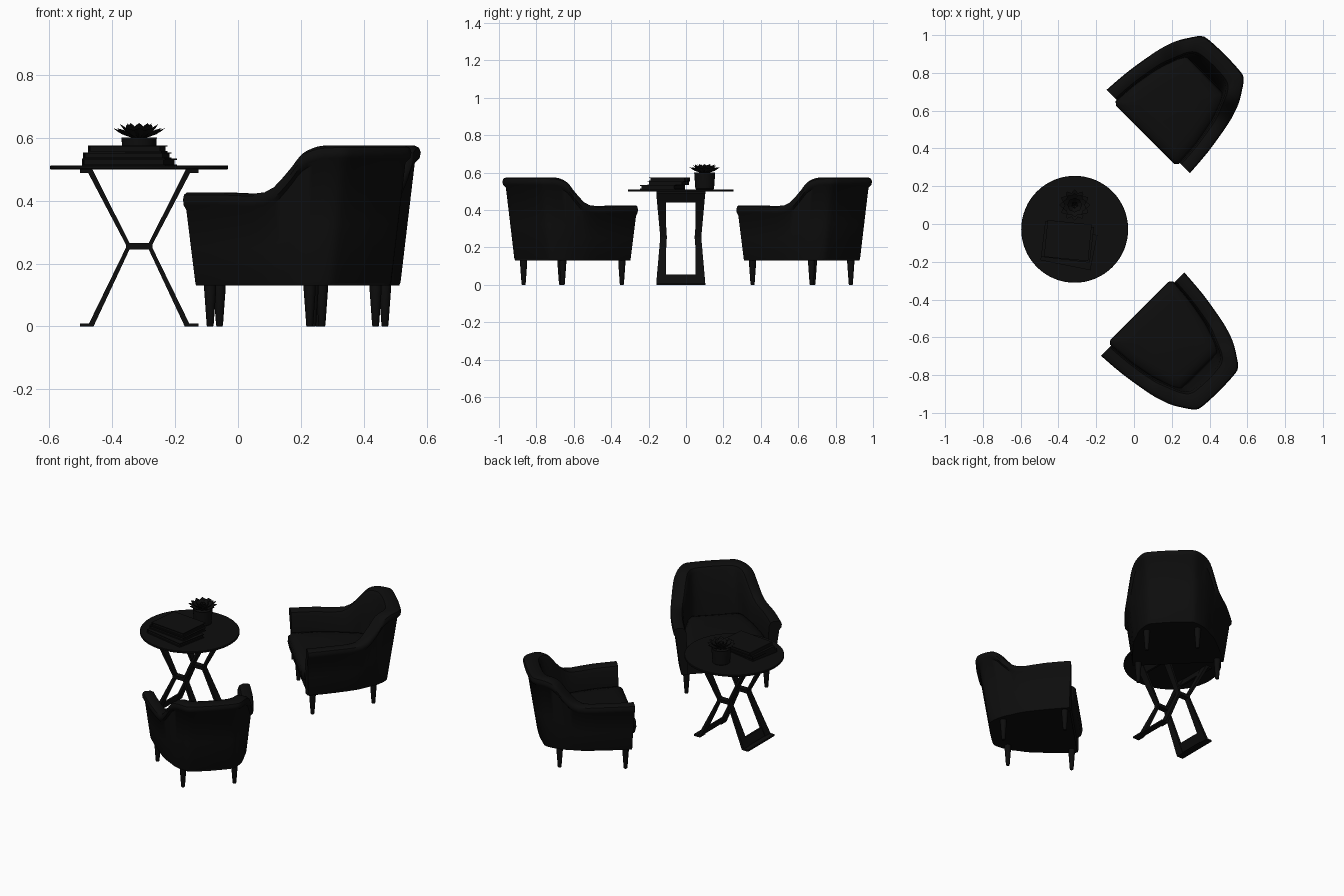
import bpy, bmesh, math
from mathutils import Vector, Matrix

cube = bpy.data.objects.get("Cube")
if cube:
    bpy.data.objects.remove(cube)

black = bpy.data.materials.new("soft_black")
black.use_nodes = True
black.diffuse_color = (0.004, 0.004, 0.004, 1)
black.node_tree.nodes["Principled BSDF"].inputs["Base Color"].default_value = (0.004, 0.004, 0.004, 1)


def finish(name, bm, bevel=0, segments=3, angle=40):
    """Turn a bmesh into a shaded object, with an optional bevel."""
    bmesh.ops.recalc_face_normals(bm, faces=bm.faces)
    mesh = bpy.data.meshes.new(name)
    bm.to_mesh(mesh)
    bm.free()
    mesh.materials.append(black)
    obj = bpy.data.objects.new(name, mesh)
    bpy.context.collection.objects.link(obj)
    if bevel:
        mod = obj.modifiers.new("Bevel", "BEVEL")
        mod.width, mod.segments = bevel, segments
    bpy.ops.object.select_all(action="DESELECT")
    obj.select_set(True)
    bpy.context.view_layer.objects.active = obj
    bpy.ops.object.shade_smooth_by_angle(angle=math.radians(angle))
    return obj


def loft(bm, rings, closed=True):
    """Skin a list of rings and cap both ends."""
    rows = [[bm.verts.new(p) for p in ring] for ring in rings]
    n = len(rows[0])
    for a, b in zip(rows, rows[1:]):
        for i in range(n):
            j = (i + 1) % n
            bm.faces.new((a[i], a[j], b[j], b[i]))
    bm.faces.new(rows[0])
    bm.faces.new(rows[-1])


def circle(center, radius, n=24):
    return [Vector(center) + radius * Vector((math.cos(t), math.sin(t), 0))
            for t in (2 * math.pi * i / n for i in range(n))]


def turned(name, x, y, profile, n=24):
    bm = bmesh.new()
    loft(bm, [circle((x, y, z), r, n) for r, z in profile])
    return finish(name, bm)


def box(name, center, size, turn=0, bevel=0):
    bm = bmesh.new()
    bmesh.ops.create_cube(bm, size=1, matrix=Matrix.Translation(center)
                          @ Matrix.Rotation(turn, 4, "Z") @ Matrix.Diagonal((*size, 1)))
    return finish(name, bm, bevel, 2)


def spline(points, steps=3):
    """Smooth curve through the points."""
    pts = [Vector(p) for p in points]
    out = []
    for i in range(len(pts) - 1):
        a, b = pts[max(i - 1, 0)], pts[i]
        c, d = pts[i + 1], pts[min(i + 2, len(pts) - 1)]
        for k in range(steps):
            t = k / steps
            out.append(0.5 * (2 * b + (c - a) * t + (2 * a - 5 * b + 4 * c - d) * t ** 2
                              + (3 * b - a - 3 * c + d) * t ** 3))
    return out + [pts[-1]]


def whole(half):
    """Mirror a half outline, given as half width, depth, height."""
    return half + [Vector((-p.x, p.y, p.z)) for p in reversed(half[:-1])]


# Chair outlines from arm front to middle of the back
RIM = whole(spline([(.312, 0, .425), (.3, .15, .425), (.272, .32, .426), (.25, .4, .488),
                    (.23, .45, .548), (.2, .5, .571), (.158, .556, .575), (.11, .57, .575), (0, .575, .575)]))
FOOT = whole(spline([(.265, .01, .13), (.257, .13, .13), (.238, .28, .13), (.215, .35, .13),
                     (.198, .4, .13), (.175, .44, .13), (.14, .48, .13), (.1, .49, .13), (0, .495, .13)]))
INNER = whole(spline([(.238, 0, .4), (.228, .13, .4), (.203, .28, .4), (.178, .35, .46),
                      (.16, .395, .52), (.145, .43, .545), (.12, .46, .55), (.08, .475, .55), (0, .48, .55)]))
SEAT = whole(spline([(.23, 0, .22), (.22, .13, .22), (.195, .26, .22), (.175, .33, .22),
                     (.163, .365, .22), (.15, .39, .22), (.13, .415, .22), (.09, .425, .22), (0, .425, .22)]))


def chair(label, across, depth, side):
    def place(p):
        u, v = across + p[0], depth + p[1]
        return Vector(((u + v) / math.sqrt(2), side * (v - u) / math.sqrt(2), p[2]))

    # Upholstered shell with rolled rim
    bm = bmesh.new()
    rings = []
    for rim, foot, inner, seat in zip(RIM, FOOT, INNER, SEAT):
        def at(t, drop):
            p = rim.lerp(inner, t)
            return Vector((p.x, p.y, rim.z - drop))
        neck = at(.2, .055)
        waist = foot.lerp(neck, .5)
        low = foot.lerp(seat, .06)
        low.z = foot.z
        edge = foot.lerp(neck, .03)
        base = Vector((seat.x, seat.y, foot.z))
        section = [base, low, edge, waist, neck, at(.04, .04), at(0, .022), at(.06, .007), at(.22, 0),
                   at(.65, 0), at(.88, .008), at(1, .03), seat.lerp(at(1, .03), .5), seat]
        rings.append([place(p) for p in section])
    loft(bm, rings)
    finish(label + "_chair_shell", bm)

    # Seat base and plump cushion
    bm = bmesh.new()
    base = [Vector((p.x * .97, p.y, p.z)) for p in FOOT]
    loft(bm, [[place((p.x, p.y, z)) for p in base] for z in (.13, .235)])
    finish(label + "_chair_base", bm)
    bm = bmesh.new()
    rings = []
    for grow, z in ((-.02, .2), (-.004, .212), (.004, .25), (.002, .285), (-.012, .303), (-.05, .314), (-.11, .318)):
        corners = [(.215, -.02), (.232, -.005), (.225, .13), (.2, .26), (.165, .38), (.14, .42)]
        ring = corners + [(-w, d) for w, d in reversed(corners)]
        scale = 1 + grow / .23
        rings.append([place((w * scale, .2 + (d - .2) * scale, z)) for w, d in ring])
    loft(bm, rings)
    finish(label + "_chair_cushion", bm, angle=50)

    # Tapered legs
    for w, d, end in ((.23, .04, "front"), (.148, .405, "back")):
        for s, hand in ((-1, "a"), (1, "b")):
            p = place((s * w, d, 0))
            turned(f"{label}_chair_{end}_leg_{hand}", p.x, p.y,
                   [(.009, 0), (.011, .004), (.019, .115), (.019, .14)], 16)


chair("rear", -.293, .40, 1)
chair("near", -.305, .37, -1)

# Round table top
TX, TY = -.314, -.028
turned("table_top", TX, TY, [(.281, .499), (.283, .501), (.283, .509), (.281, .511)], 64)

# Bent sheet legs: distance out, height, outer and inner half width
PATH = [(.188, .005, .131, .08), (.152, .005, .131, .08), (.035, .25, .11, .077),
        (.035, .26, .11, .077), (.155, .493, .131, .08), (.188, .493, .131, .08)]
for s, side in ((-1, "right"), (1, "left")):
    for r, end in ((-1, "front"), (1, "back")):
        bm = bmesh.new()
        rings = []
        for i, (x, z, wide, narrow) in enumerate(PATH):
            flat = i in (0, 5)
            dx, dz = (0, .005) if flat else (.007, .005 if i in (1, 4) else 0)
            if i == 4:
                dz = -.005
            if i == 5:
                dz = -.005
            rings.append([(TX + s * (x + k * dx), TY + r * y, z + k * dz)
                          for k, y in ((-1, wide), (1, wide), (1, narrow), (-1, narrow))])
        loft(bm, rings)
        finish(f"table_{side}_{end}_leg", bm, angle=30)
    # Cross plates joining the two strips at foot and top
    for name, z0, z1, x0, x1 in (("foot", .005, .055, .152, .128), ("top", .493, .44, .155, .1265)):
        bm = bmesh.new()
        loft(bm, [[(TX + s * (x + k * .006), TY + y, z) for k, y in
                   ((-1, -.1), (1, -.1), (1, .1), (-1, .1))] for x, z in ((x0, z0), (x1, z1))])
        finish(f"table_{side}_{name}_plate", bm)
        box(f"table_{side}_{name}_flange", (TX + s * .17, TY, z0), (.036, .2, .01))
for r, end in ((-1, "front"), (1, "back")):
    box(f"table_{end}_link", (TX, TY + r * .092, .255), (.08, .036, .02))


# Stacked books: two covers, spine and page block
def book(name, x, y, z, w, d, h, turn):
    spin = Matrix.Rotation(turn, 3, "Z")
    box(name + "_pages", (x, y, z + h / 2), (w - .012, d - .012, h - .004), turn)
    for part, zz in (("lower", z + .002), ("upper", z + h - .002)):
        box(f"{name}_{part}_cover", (x, y, zz), (w, d, .004), turn)
    off = spin @ Vector((-w / 2 + .002, 0, 0))
    box(name + "_spine", (x + off.x, y + off.y, z + h / 2), (.004, d, h), turn)


book("bottom_book", -.345, -.125, .511, .27, .19, .022, -.2)
book("middle_book", -.352, -.095, .533, .26, .19, .02, -.12)
book("top_book", -.35, -.088, .553, .235, .195, .022, -.1)

# Pot and succulent
PX, PY = -.314, .1
turned("plant_pot", PX, PY, [(.047, .511), (.05, .514), (.056, .597), (.056, .601), (.05, .601), (.048, .592)], 32)
bm = bmesh.new()
for count, length, lift, width in ((12, .088, .38, .02), (10, .078, .62, .02), (8, .062, .9, .017), (5, .042, 1.25, .012)):
    for i in range(count):
        turn = Matrix.Rotation(2 * math.pi * (i + count % 4 / 4) / count, 3, "Z")
        rings = []
        for t, fat in ((.05, .35), (.35, .8), (.65, 1), (.85, .6), (1, .04)):
            out = length * t * math.cos(lift * (.6 + .4 * t))
            up = length * t * math.sin(lift * (.6 + .4 * t))
            w = width * fat
            rings.append([Vector((PX, PY, .597)) + turn @ Vector((out, y, up + z))
                          for y, z in ((-w, .004 * fat), (0, -.005 * fat), (w, .004 * fat), (0, .003 * fat))])
        loft(bm, rings)
finish("succulent_leaves", bm)
